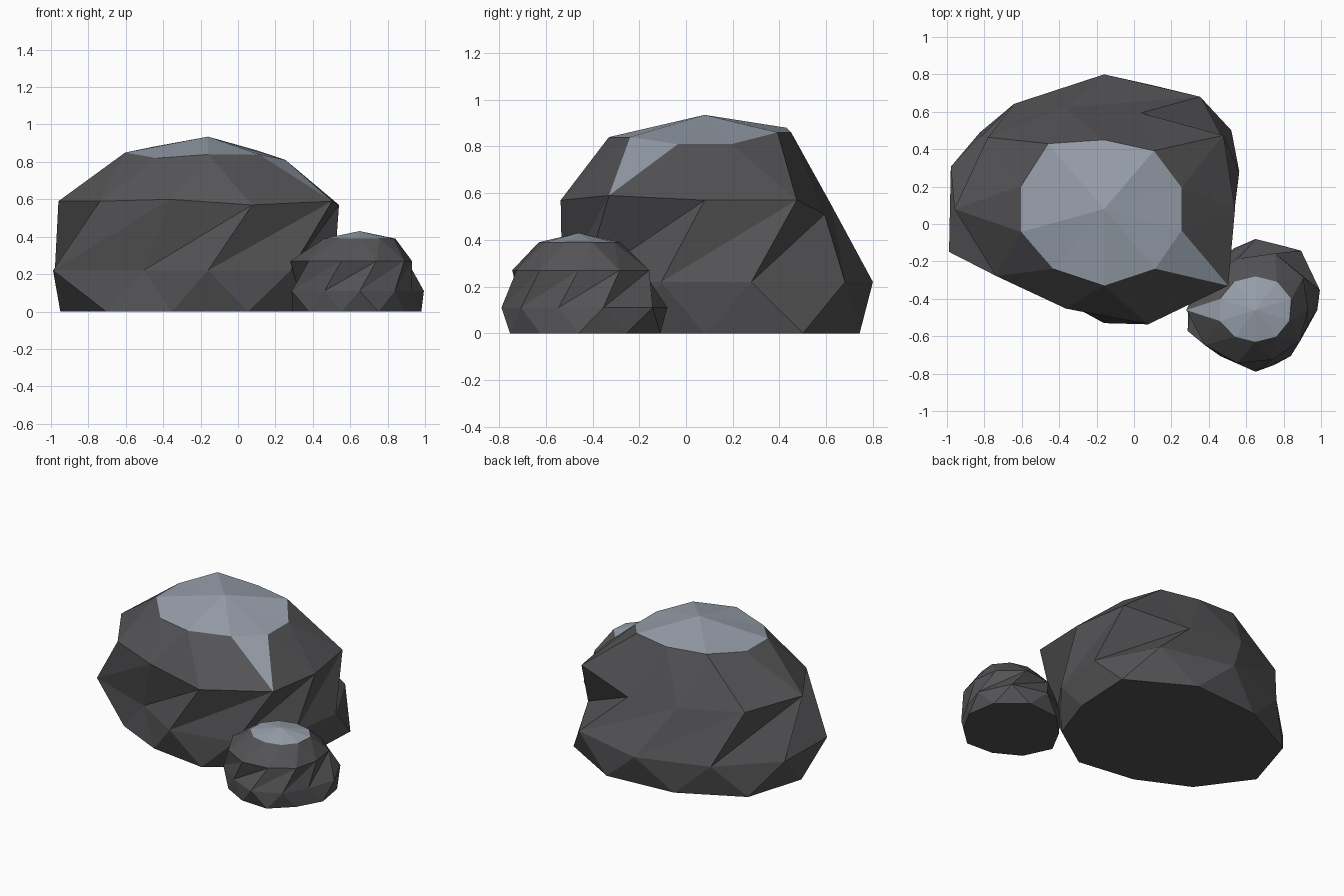
import bpy
import bmesh
from math import cos, sin, radians
from mathutils import Vector

SIDES = 10
STEP = radians(360 / SIDES)

default_cube = bpy.data.objects.get("Cube")
if default_cube:
    bpy.data.objects.remove(default_cube, do_unlink=True)


def make_material(name, colour):
    material = bpy.data.materials.new(name)
    material.use_nodes = True
    material.diffuse_color = colour
    shader = material.node_tree.nodes["Principled BSDF"]
    shader.inputs["Base Color"].default_value = colour
    shader.inputs["Roughness"].default_value = 0.9
    return material


dark_stone = make_material("dark stone", (0.088, 0.087, 0.092, 1))
pale_crest = make_material("pale crest", (0.32, 0.36, 0.42, 1))


def add_ring(bm, centre, squash, half_steps, radii, heights):
    """One uneven ring of vertices, starting near the model's right side."""
    ring = []
    for i, (radius, height) in enumerate(zip(radii, heights)):
        angle = radians(180) + (i + half_steps / 2) * STEP
        outward = Vector((cos(angle), squash * sin(angle))).normalized() * radius
        ring.append(bm.verts.new((centre.x + outward.x, centre.y + outward.y, height)))
    return ring


def make_rock(name, peak, squash, base, belly, shoulder, crest, runoff):
    """Stack four rings into a faceted boulder with a pale top.

    Each ring is a pair: radii and heights. The belly and crest are turned half
    a step against the base and shoulder. The pale colour runs down one facet.
    """
    peak = Vector(peak)
    bm = bmesh.new()
    foot = add_ring(bm, peak, squash, 0, *base)
    low = add_ring(bm, peak, squash, 1, *belly)
    high = add_ring(bm, peak, squash, 0, *shoulder)
    rim = add_ring(bm, peak, squash, -1, *crest)
    top = bm.verts.new(peak)

    # flat underside
    bm.faces.new(reversed(foot))

    for i in range(SIDES):
        after = (i + 1) % SIDES
        skip = (i + 2) % SIDES
        # undercut near the ground
        bm.faces.new((low[i], foot[i], foot[after]))
        bm.faces.new((low[i], foot[after], low[after]))
        # twisted flanks
        bm.faces.new((low[i], low[after], high[skip]))
        bm.faces.new((low[i], high[skip], high[after]))
        # sloping shoulder
        bm.faces.new((high[i], high[after], rim[after]))
        facet = bm.faces.new((high[i], rim[after], rim[i]))
        facet.material_index = int(i == runoff)
        # pale crest
        bm.faces.new((rim[i], rim[after], top)).material_index = 1

    bmesh.ops.recalc_face_normals(bm, faces=bm.faces)
    mesh = bpy.data.meshes.new(name)
    bm.to_mesh(mesh)
    bm.free()
    mesh.materials.append(dark_stone)
    mesh.materials.append(pale_crest)
    rock = bpy.data.objects.new(name, mesh)
    bpy.context.collection.objects.link(rock)
    return rock


def level(height):
    return [height] * SIDES


make_rock(
    "large_boulder", peak=(-0.16, 0.08, 0.935), squash=0.85,
    base=([.79, .64, .54, .6, .64, .66, .8, .71, .67, .78], level(0)),
    belly=([.86, .53, .61, .68, .7, .75, .79, .72, .74, .85], level(.22)),
    shoulder=([.8, .68, .57, .66, .78, .7, .75, .55, .58, .73],
              [.59, .59, .6, .57, .59, .57, .57, .51, .55, .57]),
    crest=([.46, .46, .42, .41, .42, .43, .43, .41, .37, .46],
           [.85, .85, .82, .84, .84, .81, .81, .86, .86, .88]),
    runoff=4,
)

make_rock(
    "small_boulder", peak=(0.65, -0.46, 0.43), squash=0.95,
    base=([.36, .33, .3, .31, .29, .33, .36, .37, .35, .32], level(0)),
    belly=([.38, .31, .33, .31, .29, .36, .4, .38, .33, .34], level(.11)),
    shoulder=([.37, .33, .3, .28, .29, .28, .31, .32, .29, .29], level(.27)),
    crest=([.2, .2, .18, .17, .18, .19, .2, .19, .18, .19], level(.39)),
    runoff=0,
)
